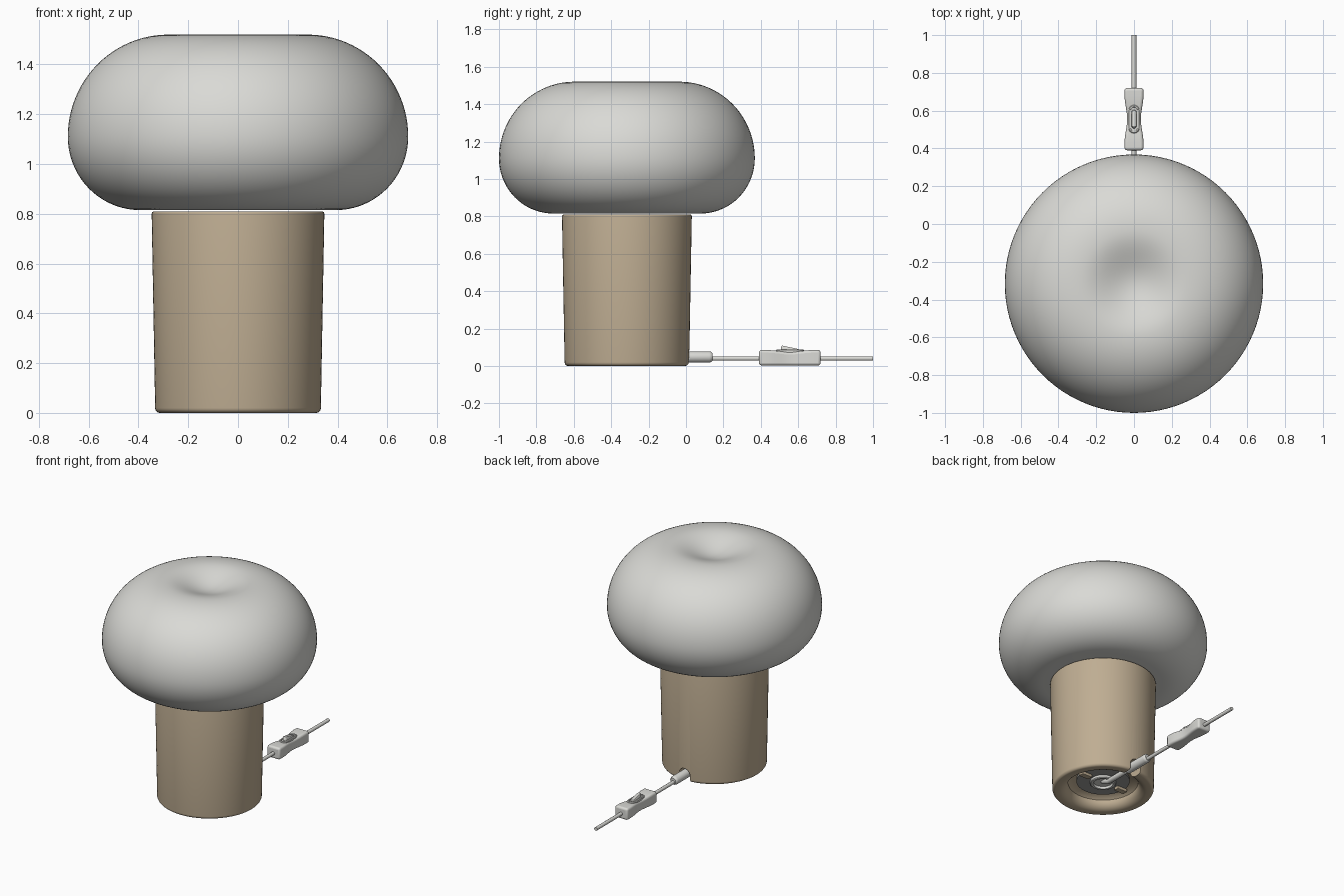
import bpy, bmesh
from math import sin, cos, pi, radians
from mathutils import Matrix

if "Cube" in bpy.data.objects:
    bpy.data.objects.remove(bpy.data.objects["Cube"])

LAMP_Y = -0.316


def material(name, rgb):
    m = bpy.data.materials.new(name)
    m.use_nodes = True
    m.diffuse_color = (*rgb, 1)
    m.node_tree.nodes["Principled BSDF"].inputs["Base Color"].default_value = (*rgb, 1)
    return m


white = material("soft white", (0.70, 0.70, 0.67))
tan = material("warm tan", (0.52, 0.42, 0.29))
grey = material("metal grey", (0.33, 0.33, 0.32))


def finish(name, bm, mat, angle=40):
    bmesh.ops.recalc_face_normals(bm, faces=bm.faces)
    mesh = bpy.data.meshes.new(name)
    bm.to_mesh(mesh)
    bm.free()
    ob = bpy.data.objects.new(name, mesh)
    bpy.context.collection.objects.link(ob)
    mesh.materials.append(mat)
    smooth(ob, angle)
    return ob


def select(ob):
    bpy.ops.object.select_all(action='DESELECT')
    ob.select_set(True)
    bpy.context.view_layer.objects.active = ob


def smooth(ob, angle=40):
    select(ob)
    bpy.ops.object.shade_smooth_by_angle(angle=radians(angle))


def arc(r, z, a, b, start, end, n):
    """Elliptical arc of (radius, height) points, angles in degrees."""
    angles = [radians(start + (end - start) * i / n) for i in range(n + 1)]
    return [(r + a * cos(t), z + b * sin(t)) for t in angles]


def lathe(name, profile, mat, steps=96):
    bm = bmesh.new()
    vs = [bm.verts.new((r, 0, z)) for r, z in profile]
    es = [bm.edges.new(p) for p in zip(vs, vs[1:])]
    bmesh.ops.spin(bm, geom=vs + es, axis=(0, 0, 1), cent=(0, 0, 0),
                   angle=2 * pi, steps=steps, use_merge=True)
    bmesh.ops.remove_doubles(bm, verts=bm.verts, dist=0.0002)
    bmesh.ops.translate(bm, verts=bm.verts, vec=(0, LAMP_Y, 0))
    return finish(name, bm, mat)


def loft(name, sections, mat, bevel=0, segments=4):
    """Skin equal-length rings of 3D points and cap both ends."""
    bm = bmesh.new()
    rings = [[bm.verts.new(p) for p in s] for s in sections]
    n = len(rings[0])
    for a, b in zip(rings, rings[1:]):
        for i in range(n):
            bm.faces.new((a[i], a[(i + 1) % n], b[(i + 1) % n], b[i]))
    bm.faces.new(rings[0])
    bm.faces.new(rings[-1])
    ob = finish(name, bm, mat)
    if bevel:
        mod = ob.modifiers.new("soft edges", 'BEVEL')
        mod.width, mod.segments, mod.limit_method = bevel, segments, 'ANGLE'
        mod.angle_limit = radians(40)
        select(ob)
        bpy.ops.object.modifier_apply(modifier=mod.name)
        smooth(ob)
    return ob


def tube(name, points, radius, mat):
    cu = bpy.data.curves.new(name, 'CURVE')
    cu.dimensions, cu.bevel_depth, cu.bevel_resolution = '3D', radius, 3
    cu.use_fill_caps = True
    sp = cu.splines.new('POLY')
    sp.points.add(len(points) - 1)
    for p, co in zip(sp.points, points):
        p.co = (*co, 1)
    ob = bpy.data.objects.new(name, cu)
    bpy.context.collection.objects.link(ob)
    cu.materials.append(mat)
    select(ob)
    bpy.ops.object.convert(target='MESH')
    smooth(bpy.context.object)


# Shade: dimpled top, bulging side, flatter underside
dimple = [(0.28 * i / 12, 1.487 - 0.033 * cos(pi * i / 12)) for i in range(12)]
shade = dimple + arc(0.28, 1.11, 0.404, 0.41, 90, 0, 24)
shade += arc(0.394, 1.11, 0.29, 0.295, 0, -90, 18)[1:] + [(0.32, 0.815), (0, 0.815)]
lathe("shade", shade, white)

# Base: tapered drum with a rounded foot and a hollow underside
foot = [(0, 0.085), (0.2, 0.085)] + arc(0.29, 0.06, 0.06, 0.06, 180, 270, 8)
foot += arc(0.313, 0.02, 0.02, 0.02, -90, 0, 6)
foot += arc(0.337, 0.8, 0.01, 0.01, 0, 90, 4) + [(0, 0.81)]
base = lathe("base", foot, tan)

# Arched cable opening at the back of the base
arch = [(-0.042, -0.05)] + arc(0, 0.048, 0.042, 0.042, 180, 0, 16) + [(0.042, -0.05)]
cutter = loft("opening_cutter", [[(x, y, z) for x, z in arch] for y in (-0.14, 0.08)], tan)
cutter.hide_render = True
mod = base.modifiers.new("cable opening", 'BOOLEAN')
mod.operation, mod.object, mod.solver = 'DIFFERENCE', cutter, 'EXACT'
select(base)
bpy.ops.object.modifier_apply(modifier=mod.name)
bpy.data.objects.remove(cutter)
smooth(base)

# Underside fittings
lathe("under_plate", [(0, 0.07), (0.175, 0.07), (0.175, 0.09), (0, 0.09)], grey, 64)
lathe("socket_ring", [(0, 0.065), (0.06, 0.065), (0.065, 0.05), (0.08, 0.05),
                      (0.085, 0.055), (0.085, 0.08), (0, 0.08)], white, 48)
for side, label in ((1, "left"), (-1, "right")):
    x0, x1 = sorted((side * 0.11, side * 0.19))
    loft(label + "_plate_clip",
         [[(x, LAMP_Y + dy, z) for dy, z in ((-0.02, 0.05), (0.02, 0.05), (0.02, 0.075), (-0.02, 0.075))]
          for x in (x0, x1)], tan, 0.005, 2)

# Cable and its strain relief
tube("cable", [(0, 1.0, 0.04), (0, 0.1, 0.04)], 0.0125, white)
tube("inner_cable", [(0, 0, 0.045), (0, -0.15, 0.045), (0, LAMP_Y + 0.06, 0.045),
                     (0, LAMP_Y, 0.07)], 0.019, white)
relief = [[(r * cos(2 * pi * i / 24), y, 0.048 + r * sin(2 * pi * i / 24)) for i in range(24)]
          for y, r in ((-0.06, 0.03), (0.125, 0.03), (0.136, 0.027), (0.142, 0.02))]
loft("strain_relief", relief, white)

# Inline switch: waisted body, oval rim and tilted rocker
SWITCH_Y = 0.555
body = []
for i in range(17):
    t = -1 + i / 8
    s = min(1, abs(t) / 0.75)
    s = s * s * (3 - 2 * s)
    w, top = 0.036 + 0.014 * s, 0.075 + 0.01 * s
    body.append([(x, SWITCH_Y + 0.165 * t, z)
                 for x, z in ((-w, 0.003), (w, 0.003), (w, top), (-w, top))])
loft("switch_body", body, white, 0.014)


def oval(w, length, z, n=8):
    """Stadium outline around the switch centre."""
    ends = arc(0, length - w, w, w, 0, 180, n) + arc(0, w - length, w, w, 180, 360, n)
    return [(x, SWITCH_Y + y, z) for x, y in ends]


loft("switch_rim", [oval(0.03, 0.075, 0.07), oval(0.03, 0.075, 0.084), oval(0.026, 0.071, 0.088),
                    oval(0.019, 0.064, 0.088), oval(0.018, 0.063, 0.082)], white)
rocker = loft("switch_rocker", [oval(0.014, 0.048, 0.075), oval(0.014, 0.048, 0.096),
                                oval(0.011, 0.045, 0.1)], white)
pivot = Matrix.Translation((0, SWITCH_Y, 0.085))
rocker.data.transform(pivot @ Matrix.Rotation(radians(-12), 4, 'X') @ pivot.inverted())
